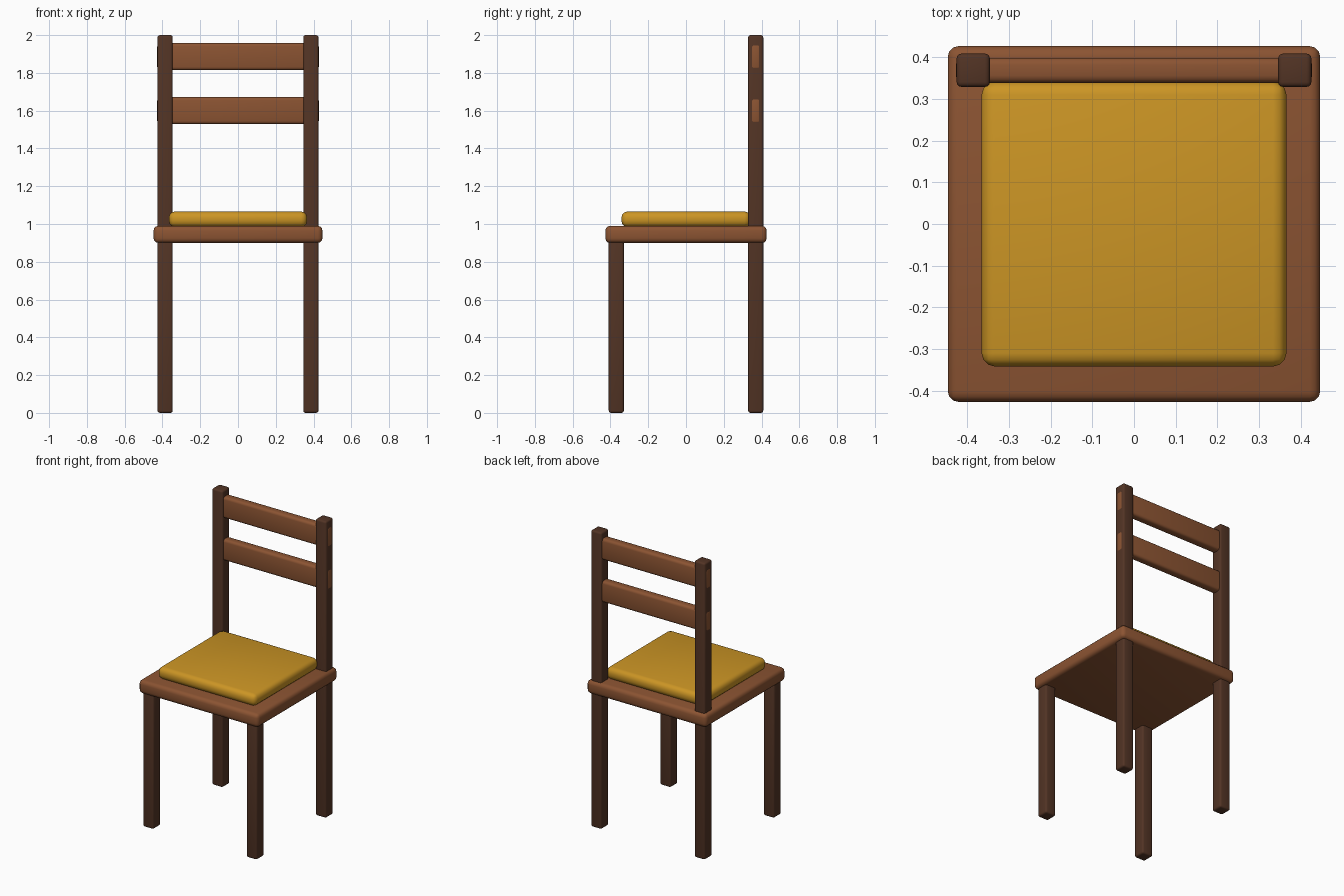
import bpy

if "Cube" in bpy.data.objects:
    bpy.data.objects.remove(bpy.data.objects["Cube"])

def material(name, rgb):
    m = bpy.data.materials.new(name)
    m.diffuse_color = (*rgb, 1)
    m.use_nodes = True
    m.node_tree.nodes["Principled BSDF"].inputs["Base Color"].default_value = m.diffuse_color
    return m

DARK = material("dark wood", (0.085, 0.034, 0.018))
WOOD = material("warm wood", (0.26, 0.088, 0.032))
GOLD = material("gold fabric", (0.60, 0.30, 0.018))

def block(name, x, y, z, mat, bevel, segments=3):
    """Rounded box given as (low, high) spans on each axis."""
    spans = (x, y, z)
    bpy.ops.mesh.primitive_cube_add(size=1, location=[(a + b) / 2 for a, b in spans])
    ob = bpy.context.object
    ob.name = name
    ob.scale = [b - a for a, b in spans]
    bpy.ops.object.transform_apply(location=False, rotation=False, scale=True)
    mod = ob.modifiers.new("rounded edges", 'BEVEL')
    mod.width = bevel
    mod.segments = segments
    bpy.ops.object.modifier_apply(modifier=mod.name)
    ob.data.materials.append(mat)
    bpy.ops.object.shade_smooth_by_angle()
    return ob

# Seat board and cushion
block("seat", (-0.447, 0.447), (-0.427, 0.427), (0.90, 0.99), WOOD, 0.025)
block("cushion", (-0.366, 0.366), (-0.342, 0.342), (0.985, 1.066), GOLD, 0.032)

# Front legs stop in the seat, back posts run up to the top
for side, s in (("left", -1), ("right", 1)):
    x = (s * 0.386 - 0.04, s * 0.386 + 0.04)
    block(f"front_leg_{side}", x, (-0.409, -0.329), (0, 0.92), DARK, 0.012)
    block(f"back_post_{side}", x, (0.329, 0.409), (0, 2.0), DARK, 0.012)

# Back slats, their ends just showing through the posts
for name, z in (("lower", 1.60), ("upper", 1.886)):
    block(f"{name}_back_slat", (-0.4275, 0.4275), (0.339, 0.399),
          (z - 0.0715, z + 0.0715), WOOD, 0.017)
